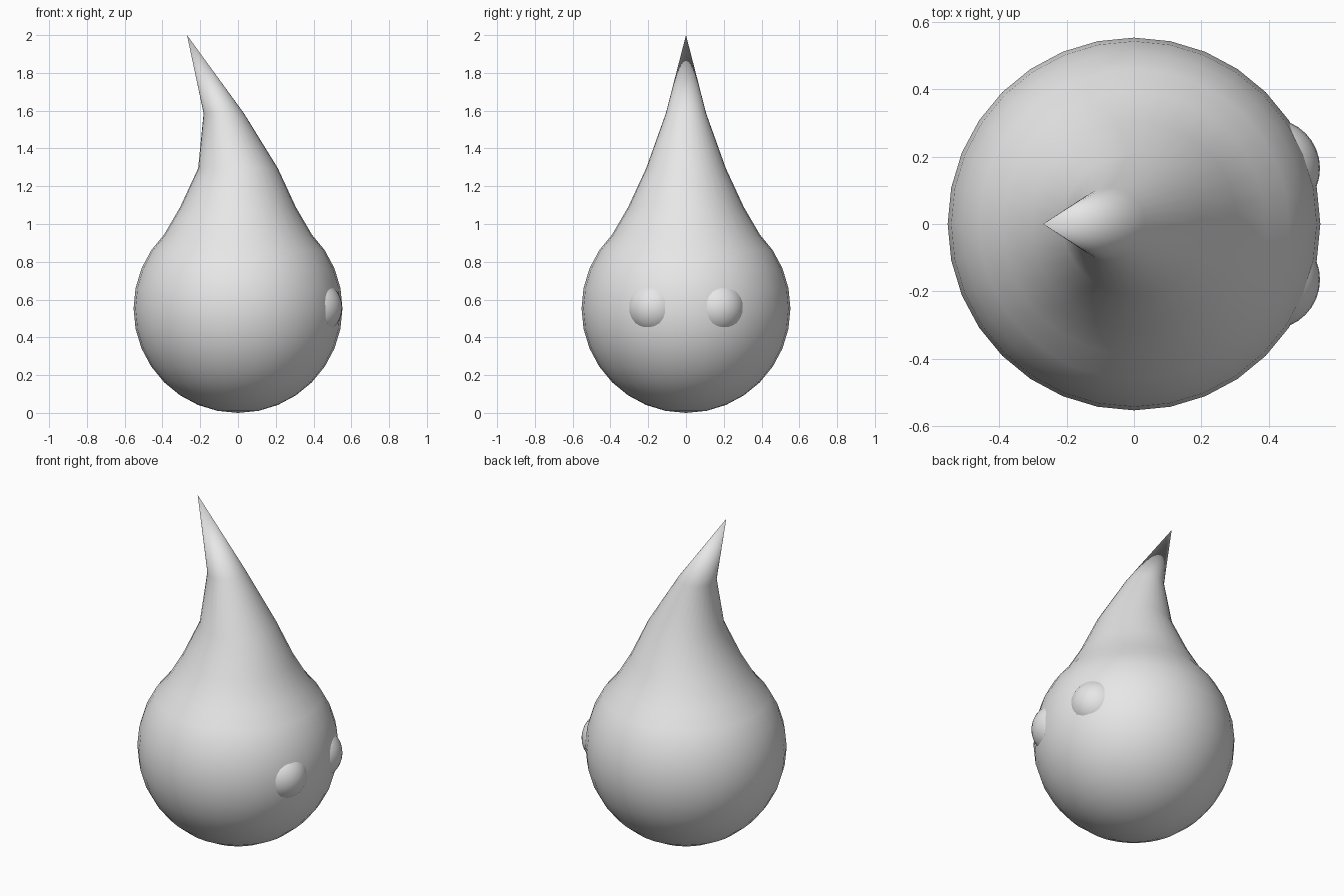
import bpy, bmesh, math

if "Cube" in bpy.data.objects:
    bpy.data.objects.remove(bpy.data.objects["Cube"])

grey = bpy.data.materials.new("plain grey")
grey.diffuse_color = (0.8, 0.8, 0.8, 1)
grey.use_nodes = True
grey.node_tree.nodes["Principled BSDF"].inputs["Base Color"].default_value = grey.diffuse_color

R = 0.553      # body radius and centre height
SEG = 32       # sides around
STEP = math.radians(11.25)


def finish(name, bm):
    bmesh.ops.recalc_face_normals(bm, faces=bm.faces)
    for f in bm.faces:
        f.smooth = True
    mesh = bpy.data.meshes.new(name)
    bm.to_mesh(mesh)
    bm.free()
    mesh.materials.append(grey)
    obj = bpy.data.objects.new(name, mesh)
    bpy.context.collection.objects.link(obj)
    return obj


# Drop-shaped body: round sphere rings, then stretched rings and a bent tip
rings = [(0, R * math.cos(a * STEP), R + R * math.sin(a * STEP)) for a in range(-7, 5)]
rings += [(0, 0.306, 1.09), (0, 0.211, 1.295), (-0.075, 0.107, 1.585)]

bm = bmesh.new()
loops = []
for cx, r, z in rings:
    loops.append([bm.verts.new((cx + r * math.cos(2 * math.pi * i / SEG),
                                r * math.sin(2 * math.pi * i / SEG), z)) for i in range(SEG)])
bottom = bm.verts.new((0, 0, 0))
tip = bm.verts.new((-0.27, 0, 2))
for i in range(SEG):
    j = (i + 1) % SEG
    for lo, hi in zip(loops, loops[1:]):
        bm.faces.new((lo[i], lo[j], hi[j], hi[i]))
    bm.faces.new((bottom, loops[0][j], loops[0][i]))
    bm.faces.new((loops[-1][i], loops[-1][j], tip))
finish("drop_body", bm)

# Two shallow bulging eyes sunk into the right side
for side, name in ((-1, "front_eye"), (1, "back_eye")):
    bm = bmesh.new()
    bmesh.ops.create_uvsphere(bm, u_segments=32, v_segments=16, radius=0.148)
    eye = finish(name, bm)
    eye.location = (0.404, side * 0.165, 0.557)
